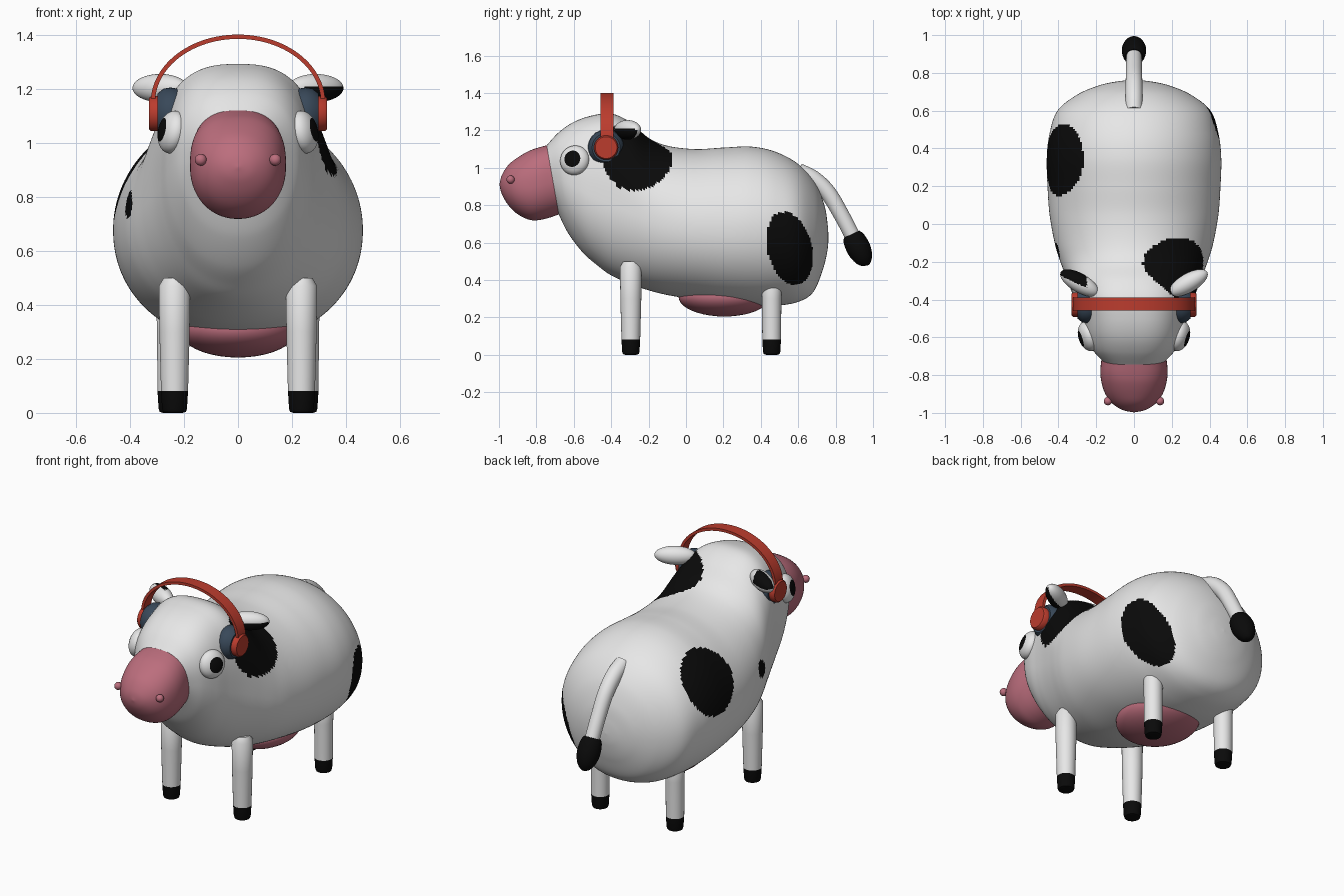
import bpy, bmesh, math
from mathutils import Vector, Matrix

if "Cube" in bpy.data.objects:
    bpy.data.objects.remove(bpy.data.objects["Cube"])


def material(name, rgb):
    m = bpy.data.materials.new(name)
    m.diffuse_color = (*rgb, 1)
    m.use_nodes = True
    m.node_tree.nodes["Principled BSDF"].inputs["Base Color"].default_value = m.diffuse_color
    return m


WHITE = material("white", (0.8, 0.8, 0.8))
BLACK = material("black", (0.003, 0.003, 0.003))
PINK = material("pink", (0.5, 0.155, 0.205))
RED = material("red", (0.5, 0.045, 0.027))
NAVY = material("navy", (0.04, 0.065, 0.1))


def finish(name, bm, mats, rule=None, matrix=None):
    """Turn a bmesh into a smooth object; rule(face) picks the material."""
    if matrix:
        bm.transform(matrix)
    bmesh.ops.recalc_face_normals(bm, faces=bm.faces)
    bm.normal_update()
    if rule:
        for f in bm.faces:
            f.material_index = int(rule(f))
    me = bpy.data.meshes.new(name)
    bm.to_mesh(me)
    bm.free()
    for m in mats:
        me.materials.append(m)
    me.shade_smooth()
    me.set_sharp_from_angle(angle=math.radians(42))
    ob = bpy.data.objects.new(name, me)
    bpy.context.collection.objects.link(ob)
    return ob


def skin(rings):
    """Bridge a list of closed rings and cap both ends."""
    bm = bmesh.new()
    vs = [[bm.verts.new(p) for p in r] for r in rings]
    n = len(vs[0])
    for a, b in zip(vs, vs[1:]):
        for i in range(n):
            j = (i + 1) % n
            bm.faces.new((a[i], a[j], b[j], b[i]))
    bm.faces.new(vs[0])
    bm.faces.new(vs[-1])
    return bm


def smooth_rows(rows, steps):
    """Catmull-Rom interpolation through rows of numbers."""
    out = []
    for i in range(len(rows) - 1):
        p = [rows[max(0, min(len(rows) - 1, i + k))] for k in (-1, 0, 1, 2)]
        for s in range(steps):
            t = s / steps
            out.append([0.5 * (2 * b + (c - a) * t + (2 * a - 5 * b + 4 * c - d) * t * t
                               + (3 * b - a - 3 * c + d) * t ** 3) for a, b, c, d in zip(*p)])
    return out + [list(rows[-1])]


def section(row, n):
    """Egg section: top y,z / bottom y,z / half width / widest height / boxiness."""
    yt, zt, yb, zb, hw, w, p = row
    zw = zb + (zt - zb) * w
    ring = []
    for i in range(n):
        a = 2 * math.pi * (i + 0.5) / n
        c, s = math.cos(a), math.sin(a)
        e = 2 / (p if s > 0 else 2.1)
        x = math.copysign(abs(c) ** e, c) * hw
        h = abs(s) ** e
        z = zw + (zt - zw) * h if s > 0 else zw - (zw - zb) * h
        t = (z - zb) / max(zt - zb, 1e-6)
        ring.append(Vector((x, yb + (yt - yb) * t, z)))
    return ring


def lathe(profile, n=40):
    return skin([[Vector((r * math.cos(2 * math.pi * i / n), r * math.sin(2 * math.pi * i / n), h))
                  for i in range(n)] for h, r in profile])


def ball(radii, seg=40):
    bm = bmesh.new()
    bmesh.ops.create_uvsphere(bm, u_segments=seg, v_segments=seg // 2, radius=1)
    bm.transform(Matrix.Diagonal((*radii, 1)))
    return bm


# Body and head in one skin
SEAM = (-.745, 1.12, -.68, .75, .172, .5, 2.5)
body_rows = [
    SEAM,
    (-.68, 1.19, -.63, .65, .225, .53, 2.5), (-.60, 1.245, -.55, .545, .262, .5, 2.6),
    (-.50, 1.28, -.47, .475, .288, .46, 2.7), (-.40, 1.29, -.40, .425, .315, .45, 2.7),
    (-.30, 1.245, -.30, .38, .352, .45, 2.4), (-.20, 1.16, -.20, .345, .39, .47, 2.15),
    (-.10, 1.118, -.10, .32, .42, .48, 2.05), (.05, 1.10, .05, .295, .447, .48, 2),
    (.20, 1.108, .20, .272, .458, .48, 2), (.35, 1.113, .35, .26, .462, .49, 2),
    (.48, 1.085, .48, .262, .447, .5, 2), (.60, 1.02, .60, .283, .405, .5, 2),
    (.69, .92, .68, .335, .30, .5, 2), (.74, .80, .73, .45, .18, .5, 2),
    (.757, .70, .755, .55, .08, .5, 2), (.762, .625, .762, .62, .002, .5, 2)]
# Coat patches: centre, radii, y lean per z
spots = [((.26, -.26, 1.07), (.25, .19, .21), 0),
         ((.45, .56, .56), (.4, .125, .205), -.18),
         ((-.39, .34, .88), (.195, .19, .195), 0),
         ((-.395, -.14, .77), (.05, .05, .05), 0)]


def is_spot(f):
    q = f.calc_center_median()
    for c, r, lean in spots:
        d = q - Vector(c)
        d.y -= lean * d.z
        if sum((d[i] / r[i]) ** 2 for i in range(3)) < 1:
            return True
    return False


finish("body", skin([section(r, 180) for r in smooth_rows(body_rows, 11)]), [WHITE, BLACK], is_spot)

# Muzzle continues from the head seam
muzzle_rows = [
    SEAM, (-.79, 1.108, -.76, .725, .178, .5, 2.5), (-.84, 1.09, -.83, .72, .173, .5, 2.4),
    (-.90, 1.055, -.90, .752, .152, .5, 2.2), (-.95, 1.015, -.95, .80, .115, .5, 2),
    (-.985, .96, -.985, .86, .06, .5, 2), (-.997, .912, -.997, .908, .002, .5, 2)]
finish("muzzle", skin([section(r, 64) for r in smooth_rows(muzzle_rows, 5)]), [PINK])

# Udder
finish("udder", ball((.22, .245, .105)), [PINK], matrix=Matrix.Translation((0, .205, .31)))

# Tail with a dark tuft
tail_pts = smooth_rows([  # y, z, radius
    (.60, .98, .045), (.68, .94, .046), (.76, .865, .044), (.83, .75, .042), (.893, .63, .041)], 6)
tuft_pts = smooth_rows([(.885, .645, .045), (.897, .62, .059), (.925, .565, .064),
                        (.95, .515, .05), (.965, .485, .025), (.968, .477, .002)], 5)


def tube(pts, n=28):
    rings = []
    for i, (y, z, r) in enumerate(pts):
        a, b = pts[max(i - 1, 0)], pts[min(i + 1, len(pts) - 1)]
        d = Vector((0, b[0] - a[0], b[1] - a[1])).normalized()
        side = Vector((0, -d.z, d.y))
        rings.append([Vector((0, y, z)) + r * (math.cos(t) * Vector((1, 0, 0)) + math.sin(t) * side)
                      for t in (2 * math.pi * k / n for k in range(n))])
    return skin(rings)


finish("tail", tube(tail_pts), [WHITE])
finish("tail_tuft", tube(tuft_pts), [BLACK])

# Headband: thin flat strip over the head
band = []
path = [(.315, 1.09)] + [(.315 * math.cos(math.pi * i / 48), 1.15 + .243 * math.sin(math.pi * i / 48))
                         for i in range(49)] + [(-.315, 1.09)]
for x, z in path:
    d = Vector((x / .315 ** 2, 0, max(z - 1.15, 0) / .243 ** 2)).normalized() * .008
    band.append([Vector((x, y, z)) + s * d for y, s in ((-.458, -1), (-.458, 1), (-.388, 1), (-.388, -1))])
finish("headband", skin(band), [RED])

# Paired parts
for sx, side in ((1, "right"), (-1, "left")):
    flip = Matrix.Diagonal((sx, 1, 1, 1))

    def place(x, y, z, rot=Matrix()):
        return flip @ Matrix.Translation((x, y, z)) @ rot

    # Legs with dark hooves
    for part, x, y, top, r in (("front", .235, -.295, .5, .058), ("hind", .248, .458, .42, .054)):
        prof = [(0, .03), (.004, .042), (.015, .046), (.08, .05), (.081, .05), (.3, r - .002), (top - .03, r), (top, .04)]
        finish(f"{part}_leg_{side}", lathe(prof), [WHITE, BLACK],
               lambda f: f.calc_center_median().z < .0805, place(x, y, 0))

    # Eye with pupil facing outward
    aim = Vector((.93, -.3, .2)).to_track_quat('Z', 'Y').to_matrix().to_4x4()
    bm = ball((.08, .08, .05), 64)
    for f in bm.faces:
        f.material_index = int(f.calc_center_median().z > .05 * .81)
    finish(f"eye_{side}", bm, [WHITE, BLACK], matrix=place(.243, -.595, 1.04, aim))

    # Ear, dark on the front underside
    finish(f"ear_{side}", ball((.115, .05, .052), 56), [WHITE, BLACK],
           lambda f: f.normal.z < .1 and f.normal.y < .15 and abs(f.calc_center_median().x) > .25,
           place(.288, -.312, 1.203, Matrix.Rotation(math.radians(30), 4, 'Z')))

    # Nostril
    finish(f"nostril_{side}", ball((.022, .022, .022), 20), [PINK], matrix=place(.138, -.938, .937))

    # Headphone cushion and outer cap
    out = Matrix.Rotation(math.radians(90), 4, 'Y')
    finish(f"ear_cushion_{side}", lathe([(.2, .08), (.225, .093), (.25, .097), (.275, .093), (.298, .075)]),
           [NAVY], matrix=place(0, -.427, 1.108, out))
    finish(f"ear_cap_{side}", lathe([(.285, .065), (.322, .065), (.33, .058)]),
           [RED], matrix=place(0, -.427, 1.108, out))
